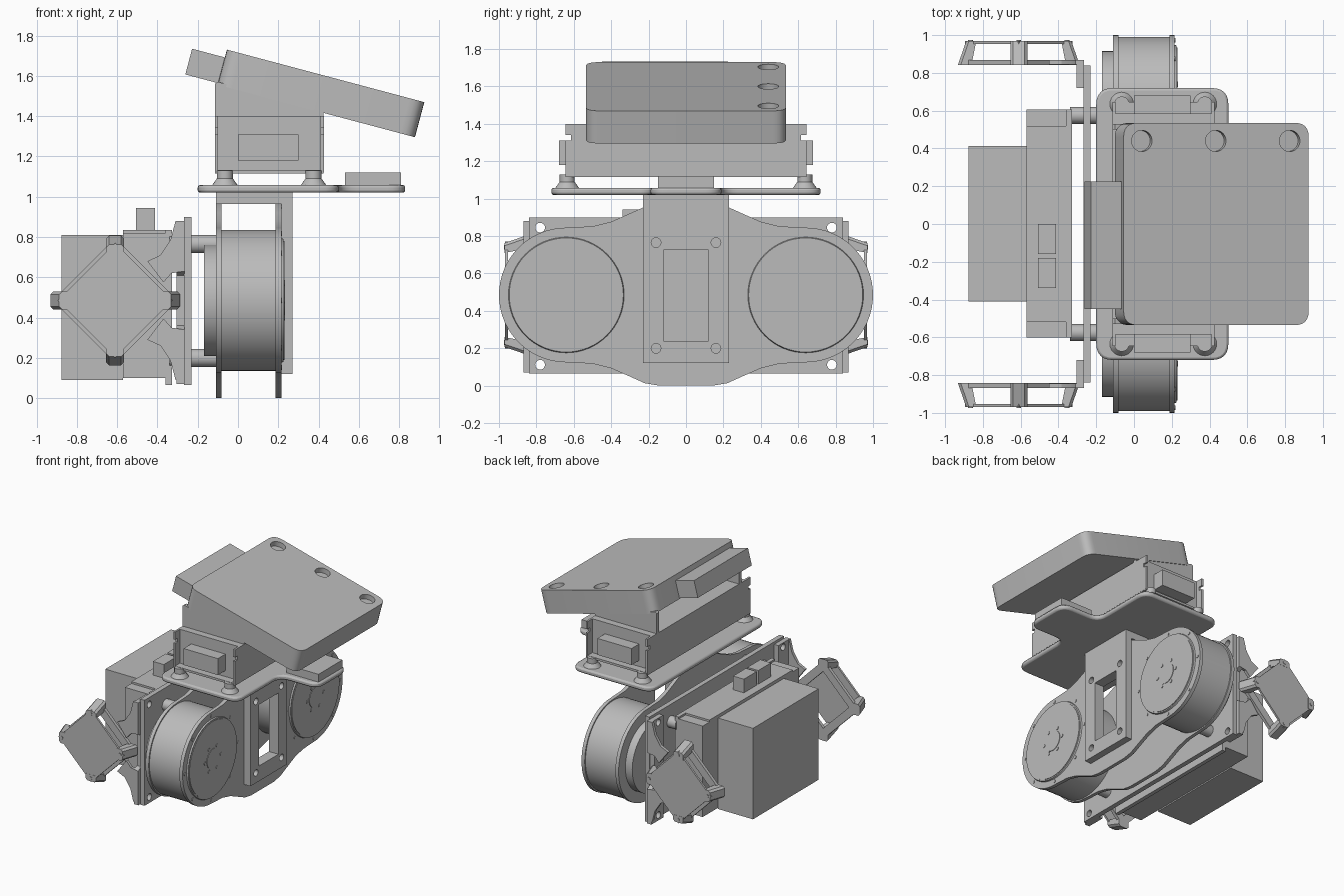
import bpy, bmesh, math
from math import sin, cos, pi, radians
from mathutils import Matrix, Vector

if "Cube" in bpy.data.objects:
    bpy.data.objects.remove(bpy.data.objects["Cube"])

GREY = (0.5, 0.5, 0.5, 1)
mat = bpy.data.materials.new("plain_grey")
mat.use_nodes = True
mat.diffuse_color = GREY
mat.node_tree.nodes["Principled BSDF"].inputs["Base Color"].default_value = GREY
parts = []

# Places profile coordinates (u, v) and depth w along the chosen axis
PLACE = {"x": lambda u, v, w: (w, u, v),
         "y": lambda u, v, w: (u, w, v),
         "z": lambda u, v, w: (u, v, w)}


def finish(name, bm):
    bmesh.ops.recalc_face_normals(bm, faces=bm.faces[:])
    mesh = bpy.data.meshes.new(name)
    bm.to_mesh(mesh)
    bm.free()
    mesh.materials.append(mat)
    obj = bpy.data.objects.new(name, mesh)
    bpy.context.collection.objects.link(obj)
    parts.append(obj)
    return obj


def prism(name, axis, pts, lo, hi):
    bm = bmesh.new()
    rings = [[bm.verts.new(PLACE[axis](u, v, w)) for u, v in pts] for w in (lo, hi)]
    n = len(pts)
    for ring in rings:
        bm.faces.new(ring)
    for i in range(n):
        j = (i + 1) % n
        bm.faces.new((rings[0][i], rings[0][j], rings[1][j], rings[1][i]))
    return finish(name, bm)


def rect(u0, u1, v0, v1):
    return [(u0, v0), (u1, v0), (u1, v1), (u0, v1)]


def box(name, x, y, z):
    return prism(name, "z", rect(*x, *y), *z)


def rod(name, axis, u, v, r, lo, hi, r2=None, n=48):
    bm = bmesh.new()
    r2 = r if r2 is None else r2
    rings = []
    for w, rad in ((lo, r), (hi, r2)):
        rings.append([bm.verts.new(PLACE[axis](u + rad * cos(2 * pi * i / n),
                      v + rad * sin(2 * pi * i / n), w)) for i in range(n)])
        bm.faces.new(rings[-1])
    for i in range(n):
        bm.faces.new((rings[0][i - 1], rings[0][i], rings[1][i], rings[1][i - 1]))
    return finish(name, bm)


def rounded(pts, r, steps=6):
    out = []
    for i, p in enumerate(pts):
        p = Vector(p)
        a = p + (Vector(pts[i - 1]) - p).normalized() * r
        b = p + (Vector(pts[(i + 1) % len(pts)]) - p).normalized() * r
        for k in range(steps + 1):
            t = k / steps
            out.append(tuple(a * (1 - t) ** 2 + p * (2 * t * (1 - t)) + b * t * t))
    return out


def cut(obj, cutters):
    for c in cutters:
        m = obj.modifiers.new("cut", "BOOLEAN")
        m.operation, m.solver, m.object = "DIFFERENCE", "EXACT", c
        bpy.context.view_layer.objects.active = obj
        bpy.ops.object.modifier_apply(modifier=m.name)
        parts.remove(c)
        bpy.data.objects.remove(c)


# Motor side plates: round ends joined by a wide hump in the middle
CZ, MY = 0.485, 0.64
quarter = [(MY + 0.36 * cos(radians(a)), 0.36 * sin(radians(a))) for a in range(0, 91, 6)]
quarter += [(0.5, 0.367), (0.4, 0.392), (0.3, 0.436), (0.22, 0.472), (0.14, 0.485)]
half = quarter + [(-y, z) for y, z in reversed(quarter)]
outline = half + [(y, -z) for y, z in reversed(half[1:-1])]
outline = [(y, z + CZ) for y, z in outline]
for name, lo in (("rear_motor_plate", -0.11), ("front_motor_plate", 0.187)):
    prism(name, "x", outline, lo, lo + 0.028)

# Motors with end caps, hubs and bolt rings
for s in (-1, 1):
    y = s * MY
    rod("motor_body", "x", y, CZ, 0.35, -0.1, 0.2, n=64)
    rod("motor_rear_cap", "x", y, CZ, 0.275, -0.17, -0.1, n=64)
    rod("motor_front_cap", "x", y, CZ, 0.315, 0.2, 0.226, 0.305, n=64)
    rod("motor_face", "x", y, CZ, 0.295, 0.22, 0.23, n=64)
    rod("motor_hub", "x", y, CZ, 0.08, 0.22, 0.234)
    for i in range(6):
        a = i * pi / 3
        rod("hub_bolt", "x", y + 0.1 * cos(a), CZ + 0.1 * sin(a), 0.014, 0.22, 0.234, n=12)
    for i in range(8):
        a = i * pi / 4
        rod("rim_bolt", "x", y + 0.333 * cos(a), CZ + 0.333 * sin(a), 0.012, 0.21, 0.219, n=12)

# Central bracket: windowed front plate with a top flange
plate = prism("bracket_plate", "x", rect(-0.23, 0.23, 0.12, 1.02), 0.215, 0.27)
cut(plate, [prism("cutter", "x", rect(-0.12, 0.12, 0.24, 0.725), 0.1, 0.4)]
    + [rod("cutter", "x", y, z, 0.026, 0.1, 0.4, n=16) for y in (-0.16, 0.16) for z in (0.2, 0.765)])
cut(bpy.data.objects["front_motor_plate"],
    [prism("cutter", "x", rect(-0.12, 0.12, 0.24, 0.725), 0.15, 0.25)])
box("bracket_flange", (-0.11, 0.216), (-0.23, 0.23), (0.965, 1.02))

# Tray with a forward tongue
tray = [(-0.2, -0.72), (0.5, -0.72), (0.5, -0.19), (0.83, -0.19),
        (0.83, 0.19), (0.5, 0.19), (0.5, 0.72), (-0.2, 0.72)]
tray_obj = prism("tray", "z", rounded(tray, 0.09), 1.02, 1.058)
bev = tray_obj.modifiers.new("edge", "BEVEL")
bev.width, bev.segments, bev.limit_method, bev.angle_limit = 0.012, 2, "ANGLE", radians(60)
box("tongue_block", (0.53, 0.81), (-0.15, 0.15), (1.05, 1.12))

# Tray standoffs and the electronics case
for x in (-0.065, 0.375):
    for y in (-0.635, 0.635):
        rod("case_standoff_foot", "z", x, y, 0.065, 1.055, 1.09, 0.04, n=24)
        rod("case_standoff", "z", x, y, 0.04, 1.09, 1.13, n=24)
box("case_body", (-0.105, 0.415), (-0.585, 0.585), (1.12, 1.4))
box("case_floor", (-0.115, 0.425), (-0.645, 0.645), (1.115, 1.132))
for lo in (-0.115, 0.41):
    wall = box("case_wall", (lo, lo + 0.016), (-0.645, 0.645), (1.12, 1.4))
    cut(wall, [box("cutter", (lo - 1, lo + 1), (min(s * 0.615, s), max(s * 0.615, s)), (1.31, 1.34))
               for s in (-1, 1)])
for lo in (-0.68, 0.58):
    box("case_connector", (0, 0.3), (lo, lo + 0.1), (1.18, 1.31))

# Wedge cheeks holding the sloping head
for lo in (-0.53, 0.5):
    prism("wedge_cheek", "y", [(-0.115, 1.395), (0.425, 1.395), (0.425, 1.43), (-0.1, 1.57), (-0.115, 1.56)],
          lo, lo + 0.03)

# Sloping head and its rear block, both turned about the top rear corner
slope = Matrix.Translation((-0.055, 0, 1.73)) @ Matrix.Rotation(radians(14.9), 4, "Y")
head = prism("head", "z", rounded(rect(0, 1.014, -0.535, 0.535), 0.075), -0.18, 0)
cut(head, [rod("cutter", "z", x, 0.44, 0.056, -0.04, 0.1, n=32) for x in (0.1, 0.505, 0.91)])
head.data.transform(slope)
rear = box("head_rear_block", (-0.168, 0.02), (-0.45, 0.225), (-0.172, -0.04))
rear.data.transform(slope)

# Rear mounting plate with corner holes
plate = prism("mounting_plate", "x", rect(-0.84, 0.84, 0.065, 0.9), -0.268, -0.23)
cut(plate, [rod("cutter", "x", y, z, 0.026, -0.5, 0, n=20) for y in (-0.78, 0.78) for z in (0.112, 0.845)])
for y in (-0.575, 0.575):
    for z in (0.2, 0.765):
        rod("plate_standoff", "x", y, z, 0.045, -0.34, -0.1, n=24)

# Rear drive block, battery and sockets
box("drive_block", (-0.57, -0.328), (-0.52, 0.52), (0.1, 0.835))
box("drive_end_block", (-0.57, -0.328), (-0.6, 0.605), (0.1, 0.82))
box("drive_base", (-0.36, -0.328), (-0.6, 0.605), (0.065, 0.835))
box("battery", (-0.875, -0.57), (-0.41, 0.412), (0.09, 0.81))
for lo in (-0.34, -0.16):
    box("socket", (-0.507, -0.412), (lo, lo + 0.16), (0.83, 0.943))

# Side sensors: flared arm, diamond frame, corner posts and outer square plate
FX = -0.61
upper = [(-0.268, 0.395), (-0.31, 0.395), (-0.335, 0.3), (-0.385, 0.225), (-0.45, 0.195)]
inner = [(-0.37, 0.09), (-0.33, 0.135), (-0.268, 0.145)]
arm = upper + inner
for s in (-1, 1):
    for k in (-1, 1):
        prism("sensor_arm", "y", [(x, CZ + k * z) for x, z in arm], s * 0.845, s * 0.868)
    strip = prism("sensor_mount", "x", [(s * 0.72, 0.07), (s * 0.868, 0.07), (s * 0.868, 0.34), (s * 0.83, 0.36),
                  (s * 0.83, 0.61), (s * 0.868, 0.63), (s * 0.868, 0.88), (s * 0.72, 0.88)], -0.305, -0.266)
    cut(strip, [rod("cutter", "x", s * 0.78, z, 0.026, -0.5, 0, n=20) for z in (0.112, 0.845)])
    frame = rod("sensor_frame", "y", FX, CZ, 0.31, s * 0.843, s * 0.868, n=4)
    cut(frame, [rod("cutter", "y", FX, CZ, 0.225, s * 0.7, s * 1.1, n=4)])
    rod("sensor_plate", "y", FX, CZ, 0.285, s * 0.952, s * 0.968, n=4)
    for i in range(4):
        c, d = cos(i * pi / 2), sin(i * pi / 2)
        bm = bmesh.new()
        for y, r0, r1 in ((0.843, 0.25, 0.322), (0.97, 0.225, 0.278)):
            for r, w in ((r0, 0.045), (r1 - 0.015, 0.045), (r1, 0.03)):
                for t in (-w, w):
                    bm.verts.new((FX + r * c - t * d, s * y, CZ + r * d + t * c))
        bmesh.ops.convex_hull(bm, input=bm.verts[:])
        finish("sensor_post", bm)
        rod("sensor_screw", "y", FX + 0.255 * c, CZ + 0.255 * d, 0.013, s * 0.965, s * 0.974, n=12)

# Smooth the round surfaces, keep edges crisp
bpy.ops.object.select_all(action="DESELECT")
for obj in parts:
    obj.select_set(True)
bpy.context.view_layer.objects.active = parts[0]
bpy.ops.object.shade_smooth_by_angle(angle=radians(30))
